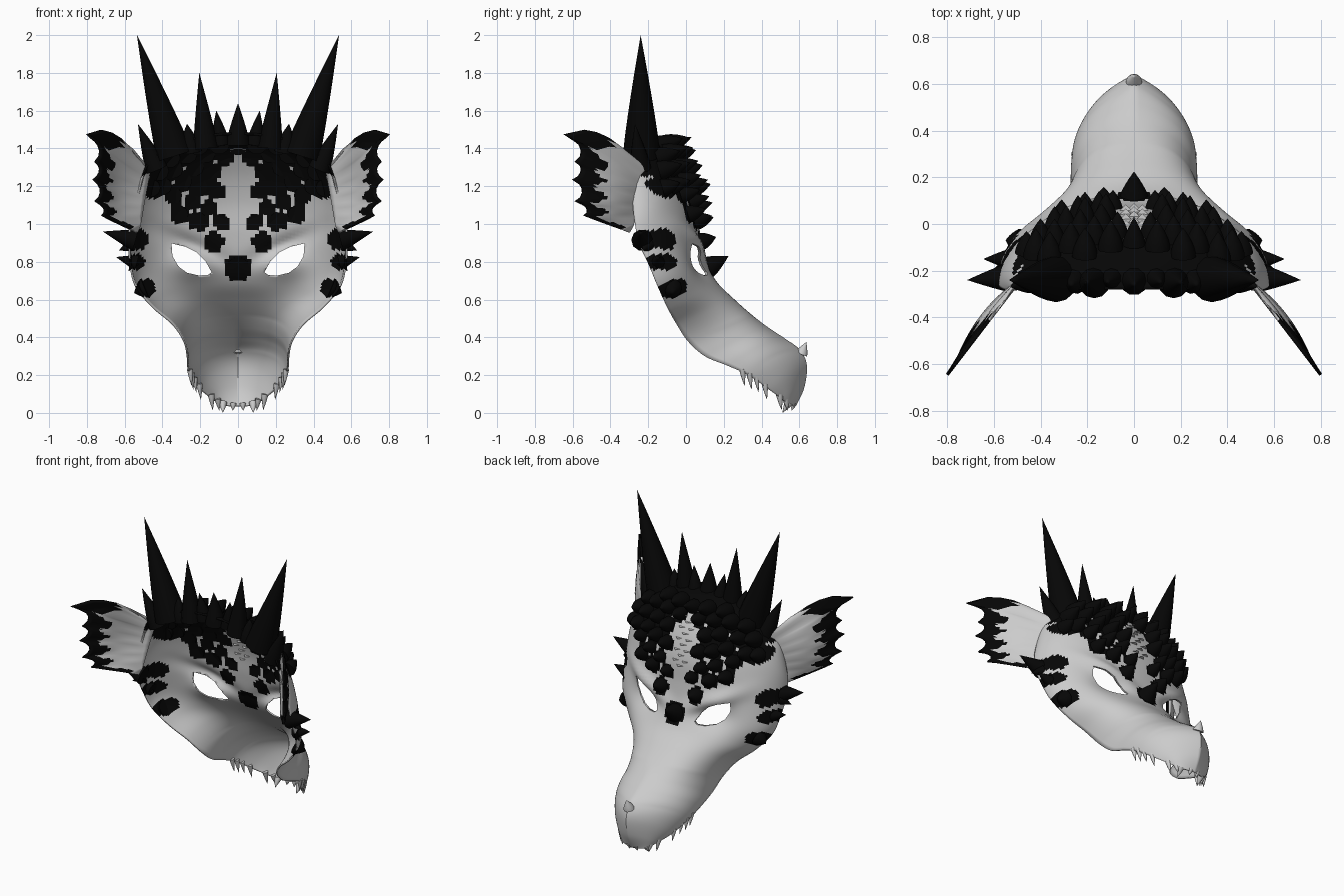
import bpy, bmesh, math
from mathutils import Vector as V
from mathutils.bvhtree import BVHTree

if "Cube" in bpy.data.objects:
    bpy.data.objects.remove(bpy.data.objects["Cube"])


def material(name, c):
    m = bpy.data.materials.new(name)
    m.diffuse_color = (c, c, c, 1)
    m.use_nodes = True
    m.node_tree.nodes["Principled BSDF"].inputs["Base Color"].default_value = m.diffuse_color
    return m


GREY, BLACK = material("bone_grey", 0.52), material("horn_black", 0.002)


def finish(bm, name, mats, angle=50):
    bmesh.ops.recalc_face_normals(bm, faces=bm.faces)
    me = bpy.data.meshes.new(name)
    bm.to_mesh(me)
    bm.free()
    ob = bpy.data.objects.new(name, me)
    bpy.context.collection.objects.link(ob)
    for m in mats:
        me.materials.append(m)
    bpy.ops.object.select_all(action='DESELECT')
    ob.select_set(True)
    bpy.context.view_layer.objects.active = ob
    bpy.ops.object.shade_smooth_by_angle(angle=math.radians(angle))
    return ob


def grid(bm, rows):
    vs = [[bm.verts.new(p) for p in r] for r in rows]
    for a, b in zip(vs, vs[1:]):
        for i in range(len(a) - 1):
            bm.faces.new((a[i], a[i + 1], b[i + 1], b[i]))


def apply_mods(ob):
    bpy.context.view_layer.objects.active = ob
    for m in list(ob.modifiers):
        bpy.ops.object.modifier_apply(modifier=m.name)


# Mask shell stations: centre (y, z), edge (x, y, z), squareness
ST = [(-.28, 1.48, .50, -.28, 1.25, 1), (-.11, 1.43, .545, -.28, 1.10, 1),
      (-.01, 1.29, .57, -.27, 1.0, 1), (.05, 1.12, .575, -.25, .90, 1),
      (.07, .95, .57, -.2, .79, 1), (.10, .8, .54, -.15, .67, .95),
      (.16, .69, .45, -.1, .56, .9), (.25, .6, .345, -.05, .47, .85),
      (.34, .52, .285, .01, .38, .8), (.43, .45, .267, .10, .30, .75),
      (.52, .39, .265, .22, .25, .74), (.60, .33, .25, .33, .20, .8),
      (.635, .25, .20, .43, .13, .85), (.62, .13, .14, .50, .08, .9),
      (.575, .035, .09, .545, .045, 1)]

# Forehead scales: x, z, radius, length
SCALES = [(.13, .905, .05, .09), (.09, 1.01, .042, .09), (.21, 1.015, .047, .10), (.31, 1.05, .048, .10),
          (.15, 1.085, .04, .10), (.24, 1.115, .042, .11), (.34, 1.15, .045, .11),
          (.12, 1.18, .048, .11), (.21, 1.20, .047, .12), (.29, 1.225, .047, .12), (.40, 1.20, .05, .11),
          (.14, 1.28, .05, .11), (.23, 1.30, .05, .12), (.34, 1.29, .05, .12),
          (.46, 1.19, .05, .10), (.42, 1.28, .055, .13), (.07, 1.36, .045, .11), (.17, 1.37, .05, .12),
          (.27, 1.37, .055, .13), (.36, 1.35, .055, .13), (.10, 1.42, .055, .13), (.21, 1.415, .055, .13)]


def station(s):
    i = min(int(s), len(ST) - 2)
    u = s - i
    p0, p1, p2, p3 = (ST[max(0, min(len(ST) - 1, i + k))] for k in (-1, 0, 1, 2))
    return [.5 * (2 * b + (c - a) * u + (2 * a - 5 * b + 4 * c - d) * u * u
            + (3 * b - a - 3 * c + d) * u ** 3) for a, b, c, d in zip(p0, p1, p2, p3)]


def surf(s, t):
    cy, cz, ex, ey, ez, q = station(s)
    sn, cs = abs(math.sin(t)), max(0, math.cos(t))
    w, f = sn ** q, 1 - cs ** q
    prow = .5 * max(0, min(1, (s - 8) / 3))     # snout becomes wedge-like in plan
    x, z = ex * w, cz + (ez - cz) * f
    y = cy + (ey - cy) * (f * (1 - prow) + w * prow)
    # brow ridge and sunken eye socket
    brow = math.exp(-((z - .87 - .42 * (x - .2)) / .05) ** 2 - ((x - .24) / .16) ** 2)
    sock = math.exp(-((z - .79) / .08) ** 2 - ((x - .25) / .11) ** 2)
    return V((math.copysign(x, t), y + .04 * brow - .04 * sock, z))


bm = bmesh.new()
N = len(ST) - 1
grid(bm, [[surf(r / 8, c / 40 * math.pi / 2) for c in range(-40, 41)] for r in range(8 * N + 1)])
PATCH = [s[:3] for s in SCALES] + [(0, .77, .065), (.53, .92, .05), (.54, .80, .04), (.49, .66, .045)]
for f in bm.faces:
    c = f.calc_center_median()
    near = any(math.hypot(abs(c.x) - x, c.z - z) < r * 1.1 for x, z, r in PATCH)
    f.material_index = int(c.z > 1.40 or near or (c.z > 1.25 and abs(c.x) > .38))
tree = BVHTree.FromBMesh(bm)
shell = finish(bm, "mask_shell", [GREY, BLACK])
m = shell.modifiers.new("thin", 'SOLIDIFY')
m.thickness, m.offset = .01, 0

# Eye openings cut through the shell
EYE = [(.14, .745), (.17, .80), (.22, .85), (.28, .88), (.352, .897), (.347, .83),
       (.315, .775), (.27, .742), (.21, .728), (.16, .73)]
bm = bmesh.new()
for k in (-1, 1):
    face = bm.faces.new([bm.verts.new((k * x, -.2, z)) for x, z in EYE])
    ext = bmesh.ops.extrude_face_region(bm, geom=[face])["geom"]
    bmesh.ops.translate(bm, vec=(0, .6, 0), verts=[g for g in ext if isinstance(g, bmesh.types.BMVert)])
cutter = finish(bm, "eye_cutter", [GREY])
cutter.hide_render = True
m = shell.modifiers.new("eyes", 'BOOLEAN')
m.object, m.operation, m.solver = cutter, 'DIFFERENCE', 'EXACT'
apply_mods(shell)
bpy.data.objects.remove(cutter)


def on(x, z):
    p, n, _, _ = tree.ray_cast(V((x, 2, z)), V((0, -1, 0)))
    return p, (n if n.y > 0 else -n)


def spike(bm, base, tip, r, bulge=1.0, sides=10, both=True):
    """Tapered spike from base to tip, mirrored across x unless central."""
    for k in ((1, -1) if both else (1,)):
        a, b = V((base[0] * k, *base[1:])), V((tip[0] * k, *tip[1:]))
        rot = (b - a).to_track_quat('Z', 'Y')
        rings = []
        for i in range(6):
            u = i / 6
            rr = r * (1 - u ** bulge)
            rings.append([bm.verts.new(a + (b - a) * u + rot @ V((
                rr * math.cos(j * math.tau / sides), rr * math.sin(j * math.tau / sides), 0)))
                for j in range(sides)])
        top = bm.verts.new(b)
        bm.faces.new(rings[0][::-1])
        for j in range(sides):
            n = (j + 1) % sides
            for p, q in zip(rings, rings[1:]):
                bm.faces.new((p[j], p[n], q[n], q[j]))
            bm.faces.new((rings[-1][j], rings[-1][n], top))


# Crown horns along the top rim
bm = bmesh.new()
spike(bm, (.335, -.235, 1.36), (.535, -.24, 2.0), .10, 1.15, 14)
spike(bm, (.17, -.25, 1.40), (.205, -.25, 1.8), .068, 1.1, 12)
spike(bm, (.09, -.23, 1.42), (.115, -.25, 1.6), .05, 1.4)
spike(bm, (0, -.24, 1.42), (0, -.26, 1.64), .065, 1.2, both=False)
spike(bm, (.43, -.24, 1.29), (.53, -.27, 1.53), .06, 1.2)
spike(bm, (.25, -.24, 1.38), (.27, -.26, 1.53), .06, 1.5)
finish(bm, "crown_horns", [BLACK])

# Forehead scales pointing forward, seated on the shell
bm = bmesh.new()
for x, z, r, ln in SCALES:
    p, n = on(x, z)
    d = (n * .4 + V((0, 1, .3))).normalized()
    spike(bm, p - n * .005, p + d * ln, r, 1.8)
for x, z, r, tip in [(0, .77, .062, (0, .225, .83)), (0, 1.41, .05, (0, .03, 1.46))]:
    p, n = on(x, z)
    spike(bm, p - n * .005, tip, r, 1.3, both=False)
finish(bm, "forehead_scales", [BLACK])

# Pale diamond scales down the middle of the forehead
bm = bmesh.new()
for i in range(5):
    for x in (0, .035):
        p, n = on(x, 1.07 + .065 * i + x * .9)
        spike(bm, p - n * .004, p + n * .016, .03, 1.6, 4, x > 0)
finish(bm, "forehead_diamonds", [GREY], 20)

# Cheek spikes on the side edges
bm = bmesh.new()
spike(bm, (.545, -.23, .915), (.715, -.24, .96), .06, 1.1)
spike(bm, (.56, -.20, .89), (.63, -.23, .86), .035, 1.2)
spike(bm, (.535, -.15, .795), (.645, -.15, .825), .042, 1.2)
spike(bm, (.545, -.16, .80), (.58, -.17, .75), .025, 1.2)
spike(bm, (.49, -.075, .66), (.55, -.07, .635), .055, 1.6)
finish(bm, "cheek_spikes", [BLACK])

# Ear fins: fan from the root line to an edge of scallops hung between tips
EDGE = [(.50, 1.31), (.56, 1.395), (.62, 1.455), (.67, 1.485), (.72, 1.498)]
TIPS = [(.80, 1.475), (.755, 1.33), (.765, 1.235), (.755, 1.12), (.72, 1.045), (.535, .955)]
for (ax, az), (bx, bz), sag in zip(TIPS, TIPS[1:], (.045, .03, .035, .03, .0)):
    for i in range(5):
        u = i / 5
        EDGE.append((ax + (bx - ax) * u - sag * math.sin(math.pi * u) ** .7, az + (bz - az) * u))
EDGE.append(TIPS[-1])
for k, side in ((1, "right"), (-1, "left")):
    bm = bmesh.new()
    rows = []
    for i, (ex, ez) in enumerate(EDGE):
        u = i / (len(EDGE) - 1)
        rx, rz = .465 + .055 * u, 1.30 - .31 * u
        row = []
        for j in range(17):
            v = j / 16
            x, z = rx + (ex - rx) * v, rz + (ez - rz) * v
            cup = .05 * math.sin(math.pi * v) * math.sin(math.pi * u)
            row.append((k * (x + cup * .5), -.23 - 1.3 * (x - .48) + cup * .5, z))
        rows.append(row)
    grid(bm, rows)
    for i, f in enumerate(bm.faces):
        c = f.calc_center_median()
        f.material_index = int(i % 16 >= 11 + 1.5 * math.sin(i // 16 * 1.3) and abs(c.x) > .56 + .06 * (c.z > 1.2))
    ear = finish(bm, side + "_ear_fin", [GREY, BLACK])
    m = ear.modifiers.new("thick", 'SOLIDIFY')
    m.thickness, m.offset = .014, 0
    apply_mods(ear)

# Overlapping plates along the nose bridge
bm = bmesh.new()
for i in range(9):
    rows = []
    for s, h in ((5.9 + i * .52, .004), (6.35 + i * .52, .026), (6.44 + i * .52, .004)):
        cy, cz = station(s)[:2]
        w = .08 - .025 * i / 8
        row = []
        for e in (-1, -.85, -.4, 0, .4, .85, 1):
            p, n, _, _ = tree.find_nearest(V((w * e, cy, cz)))
            n = n if n.z > 0 else -n
            row.append(p + n * (h * (1 - .4 * abs(e)) if abs(e) < 1 else -.002))
        rows.append(row)
    grid(bm, rows)
finish(bm, "nose_plates", [GREY], 30)

# Small horn at the snout tip
bm = bmesh.new()
spike(bm, (0, .61, .31), (0, .637, .375), .035, 1.3, both=False)
finish(bm, "snout_tip_horn", [GREY])

# Slanted dark nostrils following the snout, seen inside and out
bm = bmesh.new()
p, n = on(.145, .31)
along = V((-.01, .055, -.045))
along = (along - n * along.dot(n)).normalized()
across = n.cross(along)
for k in (1, -1):
    for off in (.009, -.009):
        rows = []
        for r in (.05, .5, .8, 1):
            row = []
            for j in range(17):
                a = j * math.tau / 16
                q = tree.find_nearest(p + along * (.062 * r * math.cos(a)) + across * (.03 * r * math.sin(a)))[0]
                q = q + n * off
                row.append((q.x * k, q.y, q.z))
            rows.append(row)
        grid(bm, rows)
finish(bm, "nostrils", [BLACK])

# Teeth hanging from the jaw edge
bm = bmesh.new()
for s, ln, r in [(10.7, .075, .017), (11.05, .075, .017), (11.4, .065, .015), (11.85, .07, .017),
                 (12.9, .07, .019), (13.5, .055, .017)]:
    _, _, x, y, z, _ = station(s)
    spike(bm, (x - .004, y, z + .015), (x - .012, y + .012, max(z - ln, .012)), r, 1.3, 8)
spike(bm, (.08, .545, .055), (.08, .51, .0), .022, 1.3, 8)
spike(bm, (.025, .57, .05), (.028, .56, .012), .018, 1.3, 8)
finish(bm, "teeth", [GREY])
